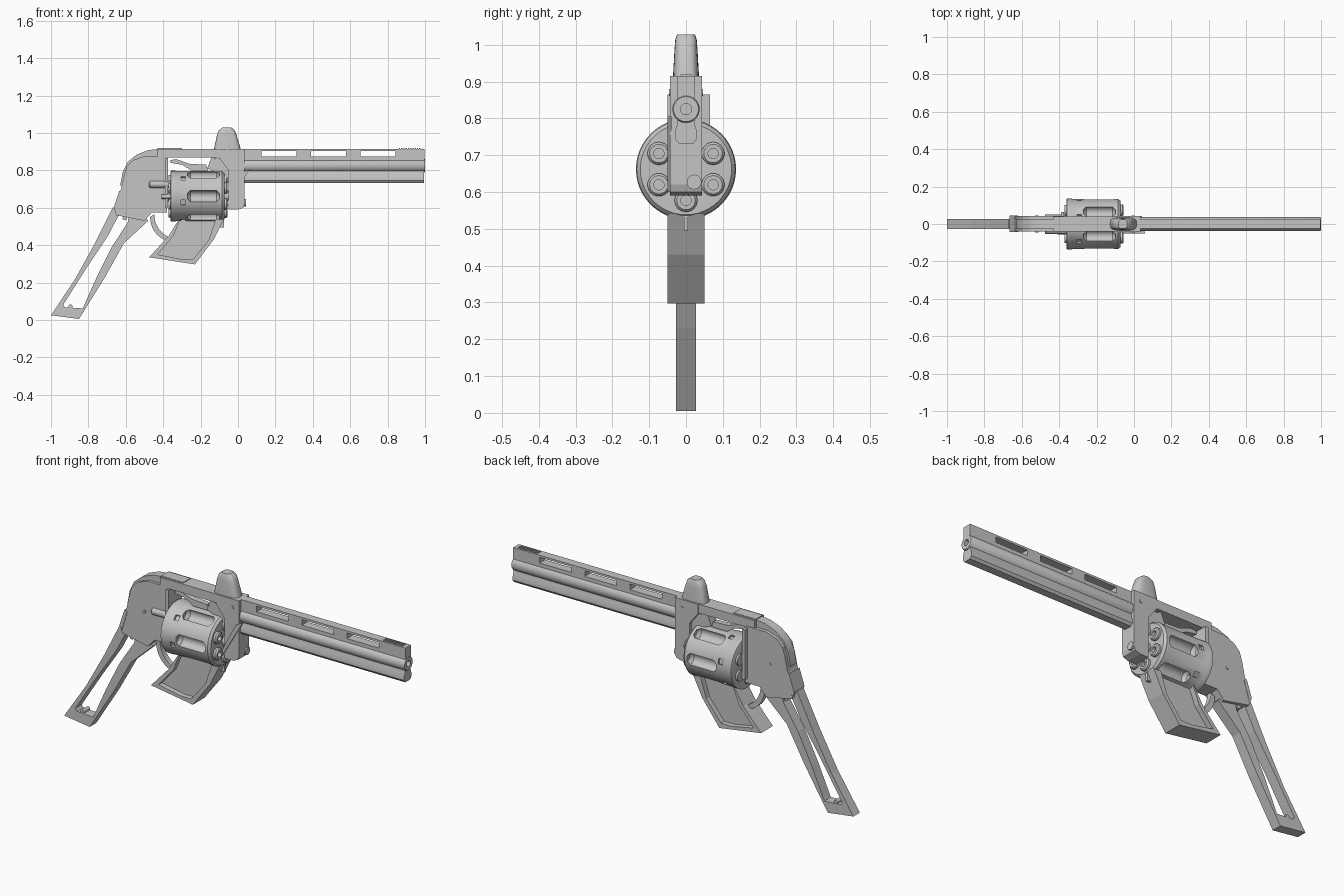
import bpy, bmesh, math
from mathutils import Matrix, Vector

if "Cube" in bpy.data.objects:
    bpy.data.objects.remove(bpy.data.objects["Cube"])

steel = bpy.data.materials.new("grey_steel")
steel.use_nodes = True
GREY = (0.56, 0.56, 0.56, 1)
steel.diffuse_color = GREY
steel.node_tree.nodes["Principled BSDF"].inputs["Base Color"].default_value = GREY


def finish(name, bm, smooth=False):
    bmesh.ops.recalc_face_normals(bm, faces=bm.faces)
    me = bpy.data.meshes.new(name)
    bm.to_mesh(me)
    bm.free()
    me.materials.append(steel)
    ob = bpy.data.objects.new(name, me)
    bpy.context.collection.objects.link(ob)
    if smooth:
        round_off(ob)
    return ob


def round_off(ob):
    bpy.ops.object.select_all(action="DESELECT")
    ob.select_set(True)
    bpy.context.view_layer.objects.active = ob
    bpy.ops.object.shade_smooth_by_angle(angle=math.radians(35))


def plate(name, pts, y0, y1, smooth=False):
    """Side profile in x, z extruded across y."""
    bm = bmesh.new()
    face = bm.faces.new([bm.verts.new((x, y0, z)) for x, z in pts])
    out = bmesh.ops.extrude_face_region(bm, geom=[face])
    moved = [v for v in out["geom"] if isinstance(v, bmesh.types.BMVert)]
    bmesh.ops.translate(bm, verts=moved, vec=(0, y1 - y0, 0))
    return finish(name, bm, smooth)


def box(name, x0, x1, y0, y1, z0, z1):
    return plate(name, [(x0, z0), (x1, z0), (x1, z1), (x0, z1)], y0, y1)


def lathe(name, profile, y, z, sides=32):
    """Spin (x, radius) points about a line along x."""
    bm = bmesh.new()
    rings = [[bm.verts.new((x, y + r * math.cos(math.tau * i / sides),
                            z + r * math.sin(math.tau * i / sides)))
              for i in range(sides)] for x, r in profile]
    for a, b in zip(rings, rings[1:]):
        for i in range(sides):
            j = (i + 1) % sides
            bm.faces.new((a[i], a[j], b[j], b[i]))
    bm.faces.new(rings[0])
    bm.faces.new(rings[-1])
    return finish(name, bm, True)


def pin(name, x, z, r, half):
    """Round pin lying across y."""
    bm = bmesh.new()
    bmesh.ops.create_cone(bm, cap_ends=True, segments=16, radius1=r, radius2=r, depth=2 * half,
                          matrix=Matrix.Translation((x, 0, z)) @ Matrix.Rotation(math.pi / 2, 4, "X"))
    return finish(name, bm, True)


def cut(ob, cutters, smooth=False):
    for c in cutters:
        mod = ob.modifiers.new("cut", "BOOLEAN")
        mod.object, mod.operation, mod.solver = c, "DIFFERENCE", "EXACT"
    graph = bpy.context.evaluated_depsgraph_get()
    me = bpy.data.meshes.new_from_object(ob.evaluated_get(graph))
    ob.modifiers.clear()
    ob.data = me
    for c in cutters:
        bpy.data.objects.remove(c)
    if smooth:
        round_off(ob)


# Barrel with bore, underlug and slotted top rib
BORE_Z = 0.825
barrel = lathe("barrel", [(0.02, 0.037), (0.995, 0.037), (1.0, 0.034)], 0, BORE_Z)
cut(barrel, [lathe("bore_cutter", [(0.6, 0.015), (1.1, 0.015)], 0, BORE_Z, 20)], True)

bm = bmesh.new()
lug = [(0.022, 0.80), (0.025, 0.78), (0.03, 0.765), (0.03, 0.745), (0.02, 0.732)]
ring = [bm.verts.new((0.03, s * y, z)) for s, row in ((1, lug), (-1, lug[::-1])) for y, z in row]
out = bmesh.ops.extrude_face_region(bm, geom=[bm.faces.new(ring)])
bmesh.ops.translate(bm, vec=(0.965, 0, 0),
                    verts=[v for v in out["geom"] if isinstance(v, bmesh.types.BMVert)])
finish("barrel_underlug", bm, True)

rib = box("barrel_rib", 0.02, 0.997, -0.023, 0.023, 0.85, 0.915)
cut(rib, [box("slot_cutter", x, x + 0.187, -0.1, 0.1, 0.874, 0.904) for x in (0.125, 0.39, 0.655)])
for i in range(10):
    x = 0.86 + 0.012 * i
    box("sight_serration", x, x + 0.007, -0.015, 0.015, 0.912, 0.919)

# Frame: front block, top strap, rear housing
plate("front_block", [(-0.10, 0.915), (0.035, 0.915), (0.035, 0.62), (0.028, 0.60), (0.0, 0.59),
                      (-0.05, 0.59), (-0.05, 0.80), (-0.10, 0.865)], -0.043, 0.043)
box("top_strap", -0.43, -0.09, -0.04, 0.04, 0.868, 0.915)
plate("rear_housing", [(-0.38, 0.875), (-0.50, 0.875), (-0.56, 0.855), (-0.595, 0.82), (-0.61, 0.77),
                       (-0.625, 0.70), (-0.665, 0.60), (-0.65, 0.56), (-0.50, 0.53), (-0.46, 0.575),
                       (-0.38, 0.575)], -0.04, 0.043)
plate("rear_hump", [(-0.42, 0.915), (-0.48, 0.908), (-0.54, 0.885), (-0.59, 0.845), (-0.617, 0.79),
                    (-0.63, 0.72), (-0.60, 0.72), (-0.585, 0.80), (-0.54, 0.85), (-0.42, 0.87)],
      -0.025, 0.025, True)
box("rear_sight", -0.43, -0.30, -0.03, 0.03, 0.912, 0.919)
plate("backstrap_step", [(-0.665, 0.60), (-0.635, 0.69), (-0.62, 0.68), (-0.65, 0.58)], -0.043, 0.045)
for x, z in ((-0.52, 0.71), (-0.005, 0.87)):
    pin("frame_pin", x, z, 0.009, 0.046)

# Recoil plate and axle parts behind the drum
box("recoil_plate", -0.39, -0.373, -0.05, 0.065, 0.60, 0.865)
lathe("side_rod", [(-0.475, 0.014), (-0.47, 0.019), (-0.36, 0.019)], -0.035, 0.725, 20)
lathe("lower_rod", [(-0.41, 0.012), (-0.36, 0.012)], -0.045, 0.66, 16)

# Open skeleton grip
grip = plate("grip", [(-0.67, 0.60), (-0.765, 0.41), (-0.87, 0.22), (-1.0, 0.025), (-0.85, 0.005),
                      (-0.80, 0.085), (-0.71, 0.23), (-0.61, 0.41), (-0.48, 0.53), (-0.53, 0.60)],
             -0.027, 0.027)
cut(grip, [plate("grip_cutter", [(-0.625, 0.585), (-0.695, 0.45), (-0.815, 0.27), (-0.935, 0.08),
                                 (-0.925, 0.068), (-0.83, 0.062), (-0.755, 0.23), (-0.675, 0.39),
                                 (-0.59, 0.52), (-0.58, 0.57)], -0.1, 0.1)])
pin("grip_upper_pin", -0.605, 0.545, 0.012, 0.025)
pin("grip_lower_pin", -0.895, 0.072, 0.011, 0.025)

# Fluted drum with six chambers
AXIS_Z = 0.662
drum = lathe("drum", [(-0.362, 0.128), (-0.358, 0.136), (-0.335, 0.136), (-0.33, 0.134),
                      (-0.085, 0.134), (-0.073, 0.124)], 0, AXIS_Z, 48)
cutters = []
for i in range(6):
    a = math.tau * i / 6
    c, s = math.cos(a), math.sin(a)
    cutters.append(lathe("flute_cutter", [(-0.27, 0.015), (-0.255, 0.031), (-0.115, 0.031),
                                          (-0.10, 0.015)], 0.128 * c, AXIS_Z + 0.128 * s, 16))
    notch = box("notch_cutter", -0.305, -0.28, 0.122, 0.2, -0.014, 0.014)
    notch.data.transform(Matrix.Translation((0, 0, AXIS_Z)) @ Matrix.Rotation(a + 0.25, 4, "X"))
    cutters.append(notch)
cut(drum, cutters, True)
for i in range(6):
    a = math.tau * (i + 0.5) / 6
    y, z = 0.085 * math.cos(a), AXIS_Z + 0.085 * math.sin(a)
    tube = lathe("chamber_mouth", [(-0.09, 0.031), (-0.062, 0.031), (-0.055, 0.025)], y, z, 24)
    cut(tube, [lathe("mouth_cutter", [(-0.08, 0.014), (0, 0.014)], y, z, 16)], True)
    lathe("chamber_rim", [(-0.372, 0.028), (-0.36, 0.028)], y, z, 20)
lathe("drum_axle", [(-0.38, 0.03), (-0.02, 0.03)], 0, AXIS_Z, 24)
lathe("crane_pin", [(0.0, 0.02), (0.042, 0.02)], 0.022, 0.627, 24)

# Tapered thumb spur: rounded cross-sections stacked upward
bm = bmesh.new()
rows = []
for z, cx, rx, ry in ((0.86, -0.055, 0.078, 0.036), (0.92, -0.057, 0.07, 0.035),
                      (0.99, -0.06, 0.052, 0.031), (1.015, -0.06, 0.042, 0.029),
                      (1.028, -0.06, 0.024, 0.024)):
    row = []
    for k in range(24):
        a = math.tau * k / 24
        u, v = math.cos(a), math.sin(a)
        row.append(bm.verts.new((cx + rx * math.copysign(abs(u) ** 0.6, u),
                                 ry * math.copysign(abs(v) ** 0.6, v), z)))
    rows.append(row)
for a, b in zip(rows, rows[1:]):
    for k in range(24):
        bm.faces.new((a[k], a[k - 1], b[k - 1], b[k]))
bm.faces.new(rows[0])
bm.faces.new(rows[-1])
finish("thumb_spur", bm, True)
plate("spur_root", [(-0.13, 0.90), (-0.165, 0.81), (-0.12, 0.79), (-0.05, 0.73), (-0.05, 0.90)],
      -0.025, 0.025)
plate("diagonal_lever", [(0.06, 0.805), (-0.06, 0.60), (-0.07, 0.61), (0.02, 0.785), (0.045, 0.80)],
      -0.05, -0.04)

# Striker inside the frame window
plate("striker", [(-0.36, 0.855), (-0.33, 0.86), (-0.26, 0.835), (-0.17, 0.83), (-0.16, 0.80),
                  (-0.25, 0.80), (-0.30, 0.83), (-0.36, 0.84)], -0.015, 0.015, True)

# Lower tray with scooped sides
tray = plate("lower_tray", [(-0.075, 0.54), (-0.13, 0.43), (-0.23, 0.297), (-0.475, 0.335),
                            (-0.37, 0.45), (-0.315, 0.54)], -0.05, 0.05)
scoop = [(-0.10, 0.60), (-0.155, 0.43), (-0.24, 0.325), (-0.30, 0.325), (-0.43, 0.35),
         (-0.345, 0.45), (-0.285, 0.60)]
cut(tray, [plate("scoop_cutter", scoop, s * 0.022, s * 0.1) for s in (-1, 1)])
box("tray_catch", -0.10, -0.075, -0.006, 0.006, 0.495, 0.56)

# Curved trigger swept along an arc
arc = [(-0.47 + 0.12 * (1 - math.cos(t)), 0.55 - 0.13 * math.sin(t))
       for t in [math.pi / 2 * k / 10 for k in range(11)]]
inner = [(x + 0.022, z + 0.016) for x, z in reversed(arc)]
plate("trigger", arc + inner, -0.014, 0.014, True)
